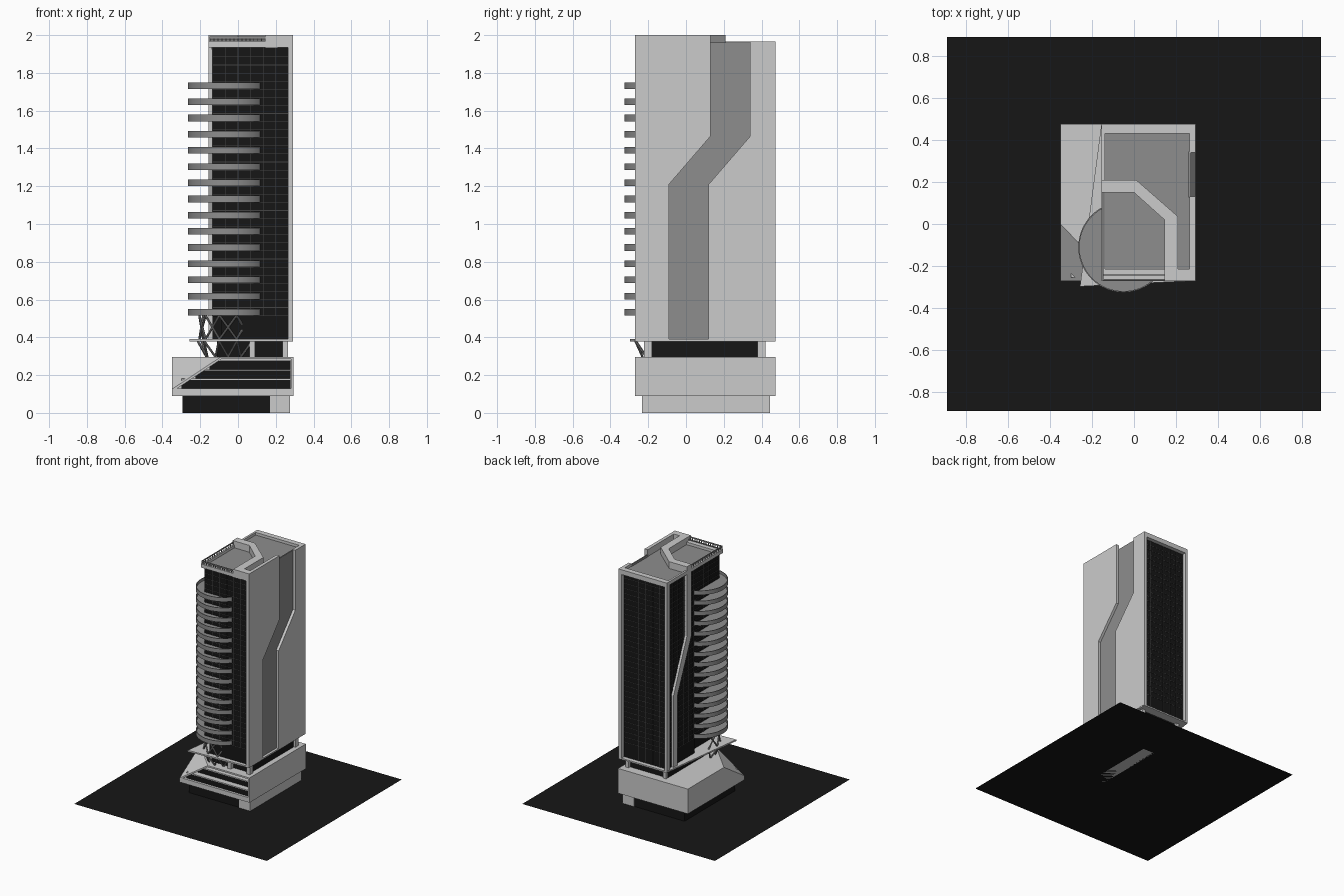
import bpy, bmesh, math
from mathutils import Vector

if "Cube" in bpy.data.objects:
    bpy.data.objects.remove(bpy.data.objects["Cube"])


def material(name, v):
    m = bpy.data.materials.new(name)
    m.diffuse_color = (v, v, v, 1)
    m.use_nodes = True
    m.node_tree.nodes["Principled BSDF"].inputs["Base Color"].default_value = m.diffuse_color
    return m


BLACK = material("black_glass", 0.008)
DARK = material("dark_grey", 0.27)
LINE = material("mullion_grey", 0.06)


def finish(name, bm, mat=None):
    bmesh.ops.recalc_face_normals(bm, faces=bm.faces)
    me = bpy.data.meshes.new(name)
    bm.to_mesh(me)
    bm.free()
    ob = bpy.data.objects.new(name, me)
    bpy.context.collection.objects.link(ob)
    if mat:
        me.materials.append(mat)
    return ob


def add_box(bm, x0, x1, y0, y1, z0, z1):
    vs = bmesh.ops.create_cube(bm, size=1)["verts"]
    for v in vs:
        v.co = Vector((x0 if v.co.x < 0 else x1, y0 if v.co.y < 0 else y1, z0 if v.co.z < 0 else z1))


def boxes(name, dims, mat=None):
    bm = bmesh.new()
    for d in dims:
        add_box(bm, *d)
    return finish(name, bm, mat)


def prism(name, pts, a, b, axis, mat=None):
    """Extrude a 2D profile along an axis from a to b."""
    place = {"x": lambda p, t: (t, p[0], p[1]), "y": lambda p, t: (p[0], t, p[1]),
             "z": lambda p, t: (p[0], p[1], t)}[axis]
    bm = bmesh.new()
    lo = [bm.verts.new(place(p, a)) for p in pts]
    hi = [bm.verts.new(place(p, b)) for p in pts]
    bm.faces.new(lo)
    bm.faces.new(hi)
    n = len(pts)
    for i in range(n):
        bm.faces.new((lo[i], lo[(i + 1) % n], hi[(i + 1) % n], hi[i]))
    return finish(name, bm, mat)


def struts(name, pairs, r, mat=None):
    bm = bmesh.new()
    for p, q in pairs:
        p, q = Vector(p), Vector(q)
        vs = bmesh.ops.create_cone(bm, cap_ends=True, segments=8, radius1=r, radius2=r, depth=(q - p).length)["verts"]
        rot = Vector((0, 0, 1)).rotation_difference(q - p)
        for v in vs:
            v.co = rot @ v.co + (p + q) / 2
    return finish(name, bm, mat)


# Site plate
bm = bmesh.new()
bmesh.ops.create_grid(bm, x_segments=1, y_segments=1, size=0.89)
finish("site_plate", bm, BLACK)

# Ground floor
boxes("ground_glass", [(-.295, .18, -.225, .44, 0, .1)], BLACK)
boxes("ground_wall", [(.17, .275, -.232, .445, 0, .1)])

# Podium with a sloped front left corner
podium = prism("podium", [(-.35, -.27), (.295, -.27), (.295, .475), (-.35, .475)], .09, .297, "z")
A, B, C = Vector((-.35, 0, .297)), Vector((-.35, -.27, .125)), Vector((-.09, -.27, .297))
bm = bmesh.new()
bm.from_mesh(podium.data)
cut = bmesh.ops.bisect_plane(bm, geom=bm.verts[:] + bm.edges[:] + bm.faces[:], plane_co=A,
                             plane_no=(B - A).cross(C - A).normalized(), clear_outer=True)
bmesh.ops.holes_fill(bm, edges=bm.edges[:])
bmesh.ops.recalc_face_normals(bm, faces=bm.faces)
bm.to_mesh(podium.data)
bm.free()

# Front opening of the podium
cutter = prism("opening_cutter", [(-.32, .13), (-.09, .284), (.28, .284), (.28, .13)], -.35, -.1, "y")
mod = podium.modifiers.new("opening", "BOOLEAN")
mod.object = cutter
mod.operation = "DIFFERENCE"
mod.solver = "EXACT"
bpy.context.view_layer.objects.active = podium
bpy.ops.object.modifier_apply(modifier=mod.name)
bpy.data.objects.remove(cutter)

# Stepped terraces inside the opening
for i in range(3):
    z, y, x = .13 + i * .05, -.25 + i * .045, -.30 + i * .075
    boxes("terrace_glass", [(x, .278, y, -.1, z, z + .046)], BLACK)
    boxes("terrace_tread", [(x, .278, y - .004, -.1, z + .044, z + .051)])

# Lobby storey
boxes("lobby_glass", [(-.11, .25, -.19, .40, .295, .385)], BLACK)
boxes("lobby_columns", [(x, x + .03, y, y + .042, .295, .385)
                        for x, y in ((.06, -.222), (.235, -.222), (.235, .378), (-.11, .378))])
prism("deck_slab", [(-.155, .475), (-.257, -.297), (.12, -.278), (.29, -.27), (.29, .475)], .379, .391, "z")

# Glass tower body, set back under the balconies
boxes("tower_glass", [(-.135, .268, -.245, .44, .51, 1.935), (-.135, .268, .08, .44, .385, .515),
                      (-.09, .268, -.245, .08, .385, .515)], BLACK)

# Mullions
bars, e, w = [], .002, .0015
for i in range(1, 34):
    z = .515 + (i - 1) * .0428
    bars += [(-.135, .265, -.245 - e, -.24, z - w, z + w), (-.135, .265, .435, .44 + e, z - w, z + w),
             (-.135 - e, -.13, -.245, .44, z - w, z + w)]
for i in range(7):
    x = -.133 + i * .0665
    bars += [(x - w, x + w, -.245 - e, -.24, .515, 1.935), (x - w, x + w, .435, .44 + e, .39, 1.935)]
for i in range(11):
    y = -.243 + i * .068
    bars.append((-.135 - e, -.13, y - w, y + w, .515, 1.935))
boxes("mullions", bars, LINE)

# Right side wall in two parts with a cranked recess between
prism("side_wall_front", [(-.27, .385), (-.09, .385), (-.09, 1.21), (.13, 1.465), (.13, 2), (-.27, 2)], .264, .292, "x")
prism("side_wall_back", [(.12, .385), (.475, .385), (.475, 1.965), (.34, 1.965), (.34, 1.465), (.12, 1.21)],
      .264, .292, "x")
prism("side_recess", [(-.095, .385), (.125, .385), (.125, 1.205), (.345, 1.46), (.345, 1.96), (.125, 1.96),
                      (.125, 1.47), (-.095, 1.215)], .26, .27, "x", DARK)

# Cranked fin on the left side, continuing over the roof
prism("left_fin", [(.335, .385), (.385, .385), (.385, .99), (.21, 1.42), (.21, 2), (.15, 2), (.15, 1.40),
                   (.335, .97)], -.155, -.13, "x")
prism("roof_fin", [(-.155, .21), (.01, .21), (.21, .035), (.21, -.27), (.145, -.27), (.145, .02), (0, .15),
                   (-.155, .15)], 1.932, 2, "z")

# Frames and parapets
boxes("back_corner_post", [(-.155, -.132, .43, .475, .385, 1.965)])
boxes("parapets", [(-.155, .15, -.27, -.215, 1.935, 1.965), (.205, .27, -.27, -.215, 1.935, 2),
                   (-.155, -.138, -.27, .475, 1.935, 1.965), (-.155, .27, .43, .475, 1.925, 1.965)])
boxes("roof_deck", [(-.14, .266, -.23, .44, 1.925, 1.943)], DARK)

# Roof railing
rail = [(-.15, .145, -.268, -.262, 1.982, 1.992), (-.15, -.145, -.268, .15, 1.982, 1.992),
        (-.15, .145, -.245, -.24, 1.972, 1.98)]
rail += [(-.15 + i * .021, -.145 + i * .021, -.268, -.262, 1.96, 1.99) for i in range(15)]
rail += [(-.15, -.145, -.25 + i * .03, -.245 + i * .03, 1.96, 1.99) for i in range(14)]
boxes("roof_railing", rail, DARK)

# Round balconies: shallow trays around the front left corner
CX, CY, R = -.05, -.11, .215
for k in range(15):
    z = .515 + k * .0857
    bm = bmesh.new()
    rings = [[bm.verts.new((CX + r * math.cos(t * math.tau / 64), CY + r * math.sin(t * math.tau / 64), h))
              for t in range(64)] for r, h in ((R, z), (R, z + .035), (R - .006, z + .035), (R - .006, z + .012))]
    for a, b in zip(rings, rings[1:]):
        for t in range(64):
            u = (t + 1) % 64
            bm.faces.new((a[t], a[u], b[u], b[t]))
    bm.faces.new(rings[0])
    bm.faces.new(rings[-1])
    ob = finish("balcony", bm, DARK)
    bpy.ops.object.select_all(action="DESELECT")
    ob.select_set(True)
    bpy.context.view_layer.objects.active = ob
    bpy.ops.object.shade_smooth_by_angle()


# Crossed struts carrying the balcony stack
def on_ring(deg, r, z):
    return (CX + r * math.cos(math.radians(deg)), CY + r * math.sin(math.radians(deg)), z)


pairs = []
for i in range(5):
    d = 150 + i * 34
    pairs += [(on_ring(d, .155, .39), on_ring(d + 34, .155, .516)),
              (on_ring(d + 34, .155, .39), on_ring(d, .155, .516)),
              (on_ring(d, .165, .382), on_ring(d + 17, .12, .296)),
              (on_ring(d + 34, .165, .382), on_ring(d + 17, .12, .296))]
struts("balcony_struts", pairs, .006, DARK)
